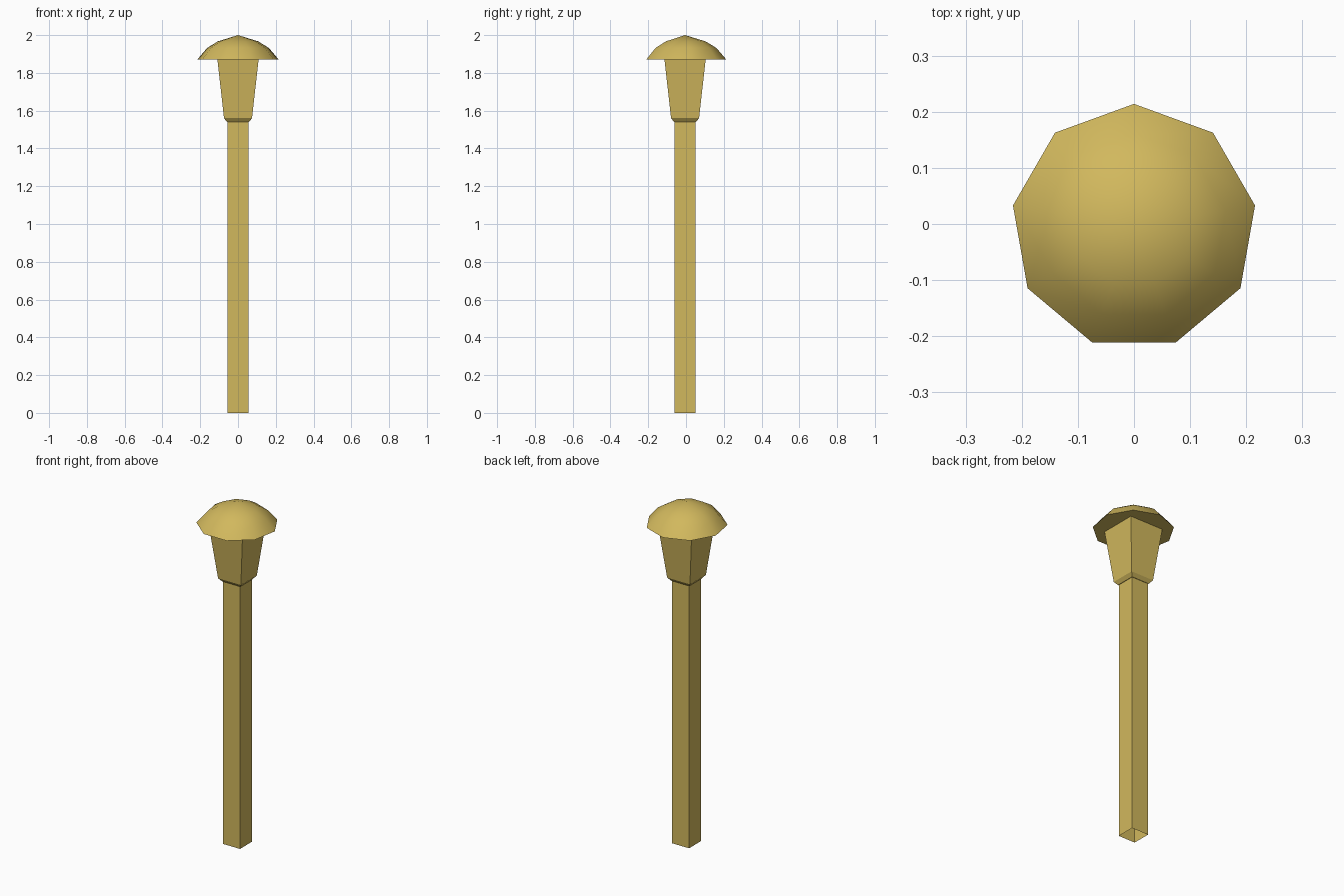
import bpy, bmesh, math

if "Cube" in bpy.data.objects:
    bpy.data.objects.remove(bpy.data.objects["Cube"])

CY = -0.005  # shared axis offset in y

brass = bpy.data.materials.new("brass")
brass.diffuse_color = (0.64, 0.48, 0.11, 1.0)
brass.use_nodes = True
brass.node_tree.nodes["Principled BSDF"].inputs["Base Color"].default_value = brass.diffuse_color


def lathe(name, sides, start, profile, close_bottom=True, close_top=True, smooth=False):
    """Stack rings of (radius, z) into a faceted solid; radius 0 makes an apex."""
    bm = bmesh.new()
    rings = []
    for r, z in profile:
        if r == 0:
            rings.append([bm.verts.new((0, CY, z))] * sides)
            continue
        angles = [start + 2 * math.pi * i / sides for i in range(sides)]
        rings.append([bm.verts.new((r * math.cos(a), CY + r * math.sin(a), z)) for a in angles])
    for low, high in zip(rings, rings[1:]):
        for i in range(sides):
            j = (i + 1) % sides
            quad = [low[i], low[j], high[j], high[i]]
            face = bm.faces.new(list(dict.fromkeys(quad)))
            face.smooth = smooth
    if close_bottom:
        base = bm.faces.new(rings[0][::-1])
        for e in base.edges:
            e.smooth = False
    if close_top and profile[-1][0] > 0:
        bm.faces.new(rings[-1])
    mesh = bpy.data.meshes.new(name)
    bm.to_mesh(mesh)
    bm.free()
    mesh.materials.append(brass)
    obj = bpy.data.objects.new(name, mesh)
    bpy.context.collection.objects.link(obj)
    return obj


D = math.sqrt(2)      # half width to corner radius
Q = math.pi / 4

# Square post, open at the foot
lathe("post", 4, Q, [(0.055 * D, 0), (0.055 * D, 1.545)], close_bottom=False, close_top=False)

# Flared lamp housing with chamfered foot
lathe("lamp_housing", 4, Q,
      [(0.058 * D, 1.54), (0.074 * D, 1.56), (0.109 * D, 1.87)], close_top=False)

# Nine-sided domed cap
lathe("cap", 9, math.pi / 2,
      [(0.219, 1.87), (0.166, 1.932), (0.108, 1.967), (0, 2.0)], smooth=True)
